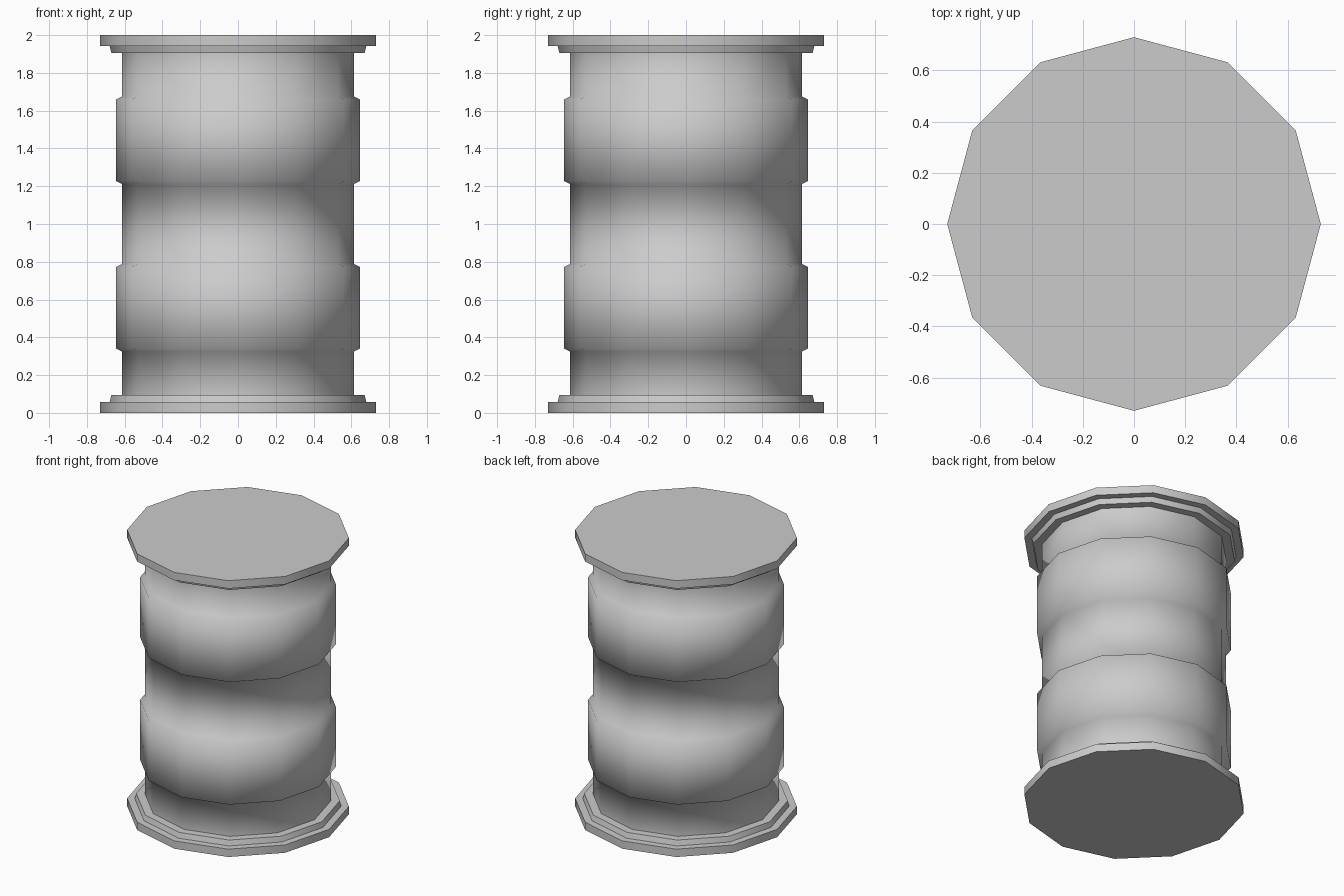
import bpy, bmesh, math

if "Cube" in bpy.data.objects:
    bpy.data.objects.remove(bpy.data.objects["Cube"])

SIDES = 12

# lower half of the outline as (radius, height): rim, step, body, raised band
half = [(0.73, 0), (0.73, 0.057), (0.68, 0.057), (0.67, 0.095), (0.613, 0.095),
        (0.613, 0.325), (0.645, 0.34), (0.645, 0.773), (0.613, 0.789)]
# mirrored about mid-height for the upper half
profile = half + [(r, 2 - z) for r, z in reversed(half)]

# lathe the outline into a closed twelve-sided drum
bm = bmesh.new()
rings = []
for r, z in profile:
    rings.append([bm.verts.new((r * math.cos(2 * math.pi * i / SIDES),
                                r * math.sin(2 * math.pi * i / SIDES), z))
                  for i in range(SIDES)])
for lo, hi in zip(rings, rings[1:]):
    for i in range(SIDES):
        j = (i + 1) % SIDES
        bm.faces.new((lo[i], lo[j], hi[j], hi[i]))

# flat end caps
bm.faces.new(list(reversed(rings[0])))
bm.faces.new(rings[-1])

mesh = bpy.data.meshes.new("barrel")
bm.to_mesh(mesh)
bm.free()
barrel = bpy.data.objects.new("barrel", mesh)
bpy.context.collection.objects.link(barrel)

# smooth body and bands, crisp rims
bpy.context.view_layer.objects.active = barrel
barrel.select_set(True)
bpy.ops.object.shade_smooth_by_angle(angle=math.radians(70))
